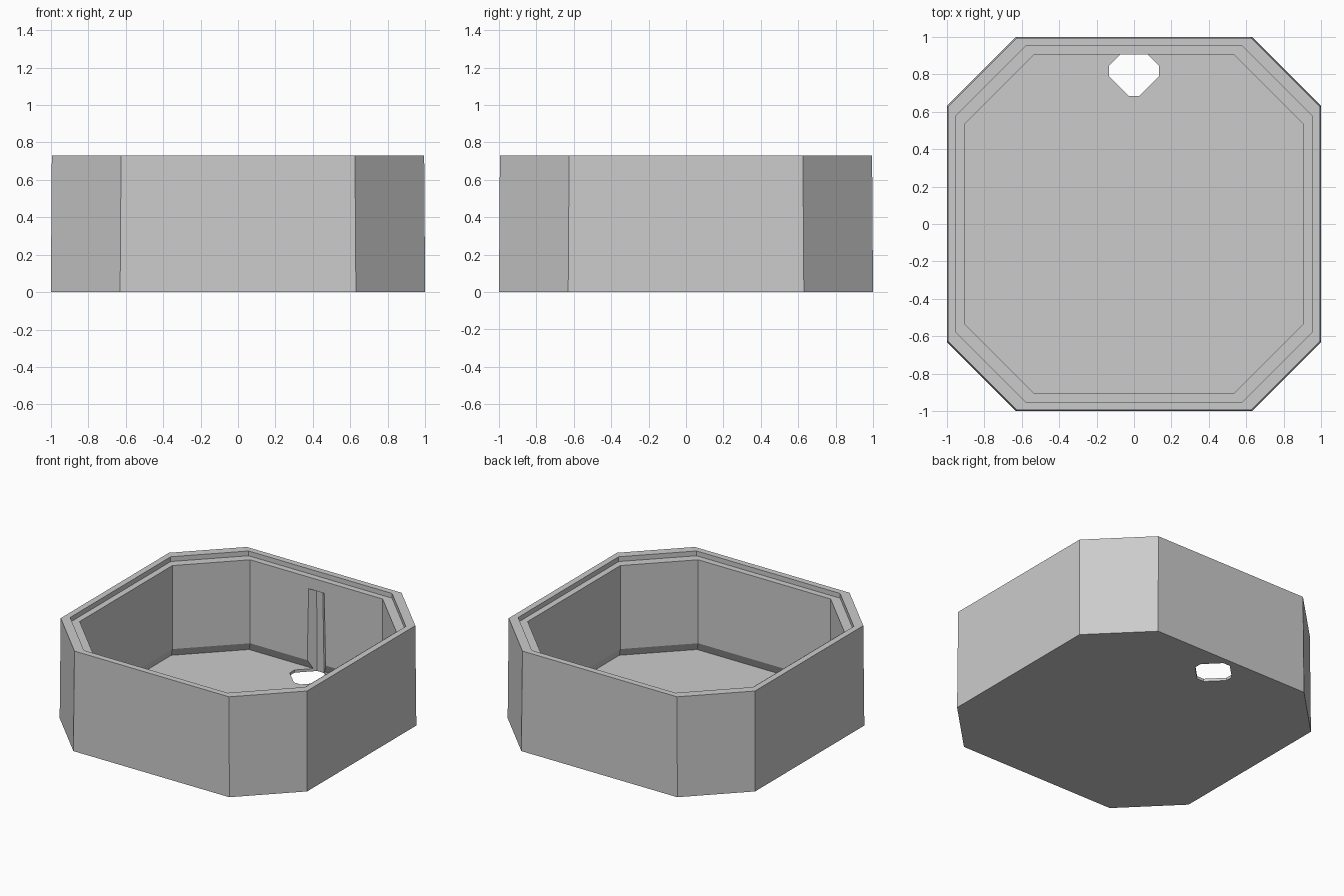
import bpy
import bmesh

if "Cube" in bpy.data.objects:
    bpy.data.objects.remove(bpy.data.objects["Cube"], do_unlink=True)

grey = bpy.data.materials.new("light_grey")
grey.use_nodes = True
colour = (0.6, 0.6, 0.6, 1)
grey.diffuse_color = colour
grey.node_tree.nodes["Principled BSDF"].inputs["Base Color"].default_value = colour


def octagon(half, cut, z, cy=0):
    """Square of the given half width with its corners cut off."""
    c = half - cut
    pts = [(half, -c), (half, c), (c, half), (-c, half),
           (-half, c), (-half, -c), (-c, -half), (c, -half)]
    return [(x, y + cy, z) for x, y in pts]


def loft(name, rings):
    """Join octagon rings into a closed solid."""
    bm = bmesh.new()
    loops = [[bm.verts.new(p) for p in ring] for ring in rings]
    for a, b in zip(loops, loops[1:]):
        for i in range(8):
            j = (i + 1) % 8
            bm.faces.new((a[i], a[j], b[j], b[i]))
    bm.faces.new(loops[0][::-1])
    bm.faces.new(loops[-1])
    bmesh.ops.recalc_face_normals(bm, faces=bm.faces)
    mesh = bpy.data.meshes.new(name)
    bm.to_mesh(mesh)
    bm.free()
    mesh.materials.append(grey)
    obj = bpy.data.objects.new(name, mesh)
    bpy.context.collection.objects.link(obj)
    return obj


# Open box: outer wall, rim, lid ledge, inner wall, undercut and floor
CUT = 0.37
profile = [(1.0, 0), (0.995, 0.73), (0.95, 0.73), (0.95, 0.695),
           (0.905, 0.695), (0.905, 0.085), (0.935, 0.02)]
box = loft("open_box", [octagon(h, CUT, z) for h, z in profile])

# Tapered cable hole through the floor, running up the back wall as a groove
cutter = loft("cable_hole_cutter", [octagon(0.136, 0.108, -0.05, 0.818),
                                    octagon(0.125, 0.1, 0.61, 0.818)])
cutter.hide_render = True
cut = box.modifiers.new("cable_hole", 'BOOLEAN')
cut.operation = 'DIFFERENCE'
cut.solver = 'EXACT'
cut.object = cutter
bpy.context.view_layer.objects.active = box
bpy.ops.object.modifier_apply(modifier=cut.name)
bpy.data.objects.remove(cutter, do_unlink=True)
